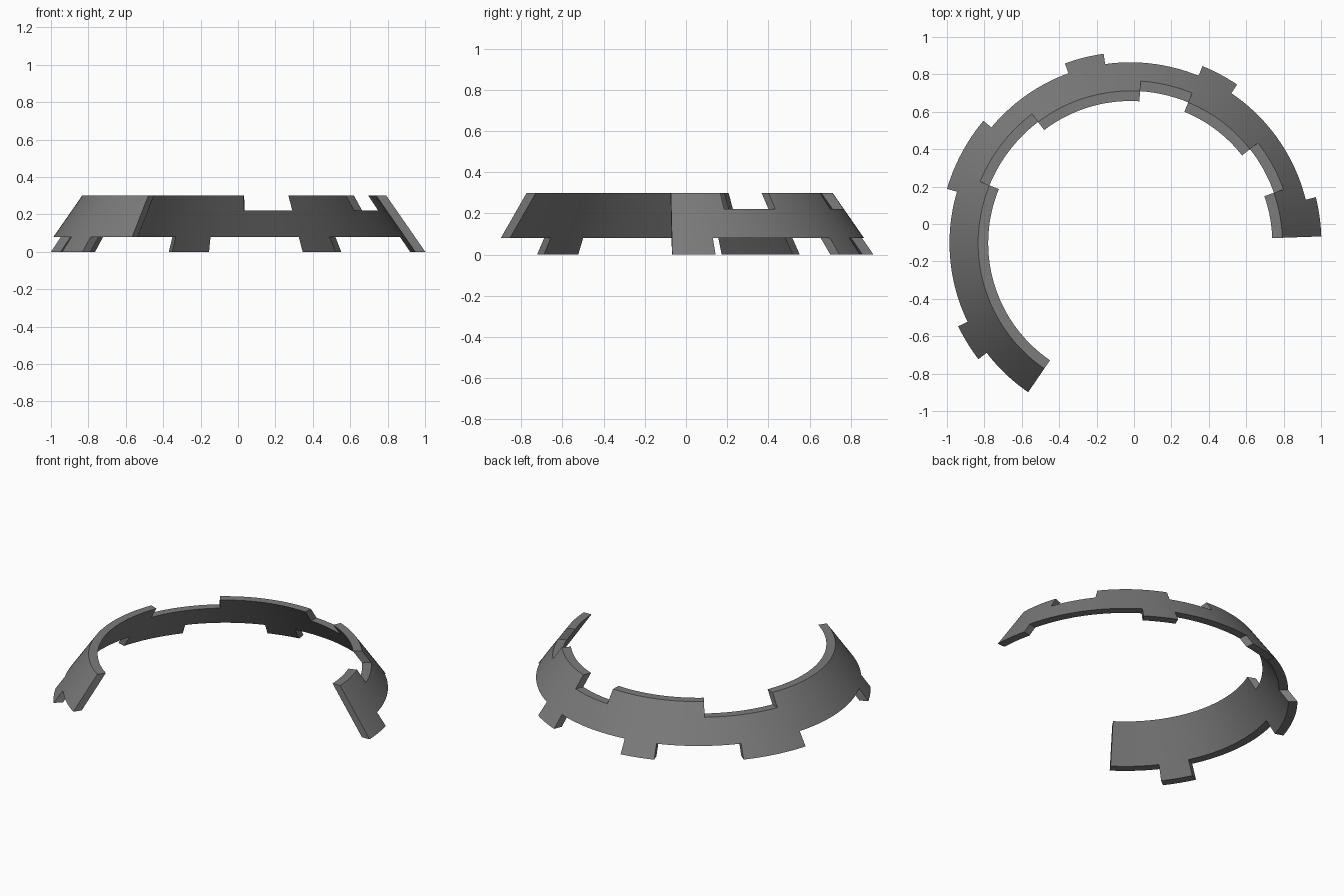
import bpy, bmesh, math
from mathutils import Vector

cube = bpy.data.objects.get("Cube")
if cube:
    bpy.data.objects.remove(cube)

CENTRE = Vector((-0.02, -0.102, 0))
BASE_RADIUS, TAPER, THICKNESS = 1.022, 0.695, 0.054
LEVELS = (0, 0.08, 0.222, 0.3)          # tooth foot, band bottom, notch floor, rim
START, END = 2.0, 235.6                 # open ring, in degrees
TEETH = [(START, 13.9), (56, 67.8), (98, 110), (140.2, 163.5), (205.8, 217.4)]
NOTCHES = [(19.3, 38.1), (67.6, 86.3), (127.3, 157.7)]


def inside(angle, spans):
    return any(a < angle < b for a, b in spans)


def ring_point(angle, z):
    r = BASE_RADIUS - TAPER * z
    a = math.radians(angle)
    return CENTRE + Vector((r * math.cos(a), r * math.sin(a), z))


# Angular stations: every tooth and notch edge, with even steps between them
stops = sorted({START, END, *(a for span in TEETH + NOTCHES for a in span)})
angles = [START]
for a, b in zip(stops, stops[1:]):
    steps = max(1, round((b - a) / 2))
    angles += [a + (b - a) * i / steps for i in range(1, steps + 1)]

# Outer conical sheet, leaving out the gaps between teeth and the notches
bm = bmesh.new()
grid = [[bm.verts.new(ring_point(a, z)) for z in LEVELS] for a in angles]
for i in range(len(angles) - 1):
    middle = (angles[i] + angles[i + 1]) / 2
    rows = [1]
    if inside(middle, TEETH):
        rows.append(0)
    if not inside(middle, NOTCHES):
        rows.append(2)
    for k in rows:
        bm.faces.new((grid[i][k], grid[i + 1][k], grid[i + 1][k + 1], grid[i][k + 1]))
bmesh.ops.delete(bm, geom=[v for v in bm.verts if not v.link_faces], context='VERTS')

# Thicken the sheet towards the axis
outer = bm.faces[:]
result = bmesh.ops.extrude_face_region(bm, geom=outer, use_keep_orig=True)
for v in (g for g in result["geom"] if isinstance(g, bmesh.types.BMVert)):
    radial = v.co - CENTRE
    radial.z = 0
    v.co -= radial.normalized() * THICKNESS
bmesh.ops.recalc_face_normals(bm, faces=bm.faces[:])

mesh = bpy.data.meshes.new("notched_ring")
bm.to_mesh(mesh)
bm.free()
ring = bpy.data.objects.new("notched_ring", mesh)
bpy.context.collection.objects.link(ring)

# Single grey finish
grey = bpy.data.materials.new("mid_grey")
grey.use_nodes = True
colour = (0.2, 0.2, 0.2, 1)
grey.diffuse_color = colour
grey.node_tree.nodes["Principled BSDF"].inputs["Base Color"].default_value = colour
mesh.materials.append(grey)

bpy.ops.object.select_all(action='DESELECT')
ring.select_set(True)
bpy.context.view_layer.objects.active = ring
bpy.ops.object.shade_smooth_by_angle(angle=math.radians(30))
